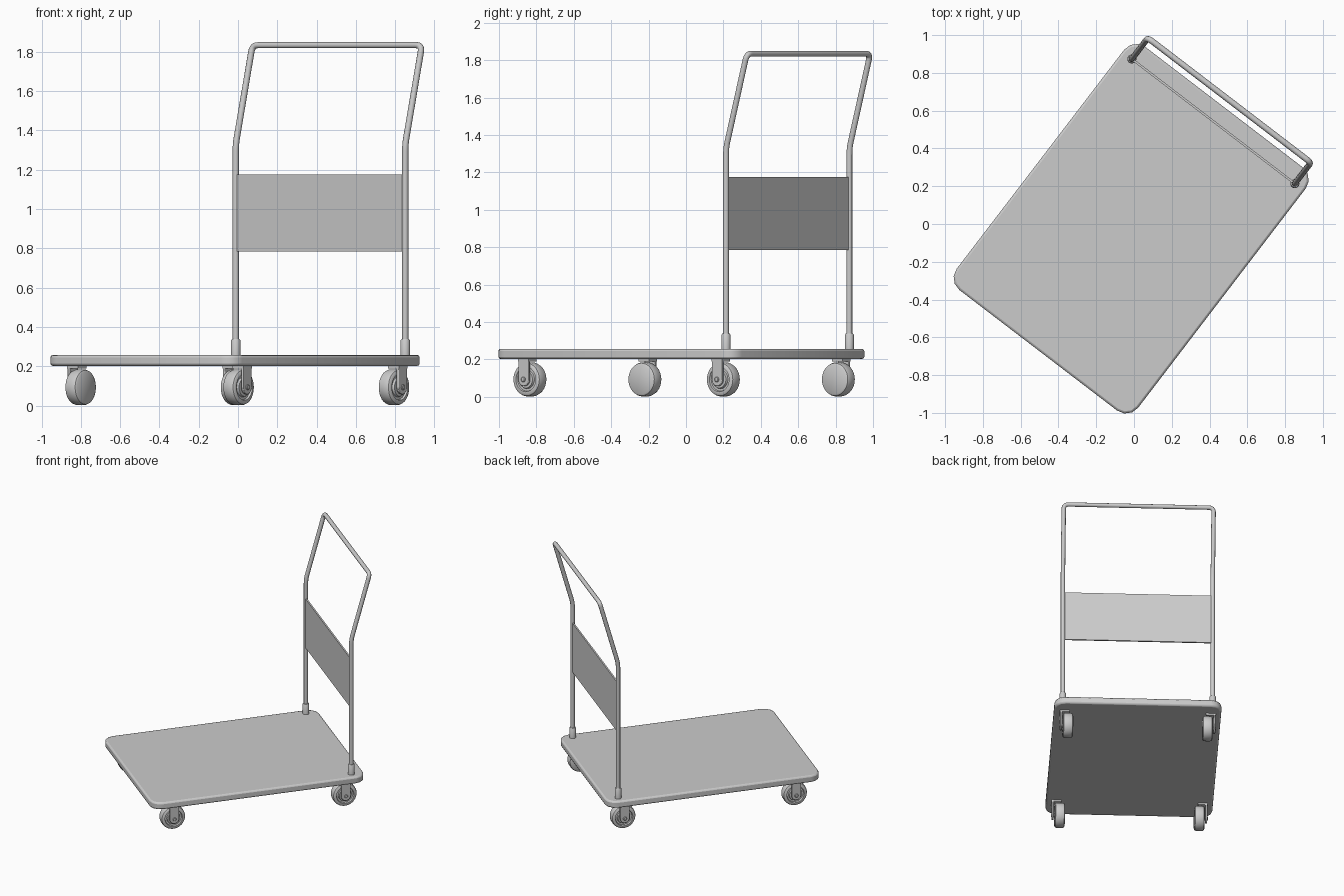
import bpy, bmesh, math
from mathutils import Matrix, Vector

if "Cube" in bpy.data.objects:
    bpy.data.objects.remove(bpy.data.objects["Cube"])

# Cart space: x across the deck, y towards the handle; turned and placed by CART
CART = Matrix.Translation((-0.015, -0.025, 0)) @ Matrix.Rotation(math.radians(-37.4), 4, 'Z')
POST_X, POST_Y = 0.543, 0.716


def finish(name, bm, bevel=0, segments=2, angle=35):
    bmesh.ops.recalc_face_normals(bm, faces=bm.faces[:])
    mesh = bpy.data.meshes.new(name)
    bm.to_mesh(mesh)
    bm.free()
    ob = bpy.data.objects.new(name, mesh)
    bpy.context.collection.objects.link(ob)
    ob.matrix_world = CART
    if bevel:
        m = ob.modifiers.new("bevel", 'BEVEL')
        m.width, m.segments = bevel, segments
        m.limit_method, m.angle_limit = 'ANGLE', math.radians(50)
    bpy.ops.object.select_all(action='DESELECT')
    ob.select_set(True)
    bpy.context.view_layer.objects.active = ob
    bpy.ops.object.shade_smooth_by_angle(angle=math.radians(angle))
    return ob


def prism(name, outline, depth, bevel=0):
    """Extrude a closed 3D outline along the depth vector."""
    bm = bmesh.new()
    face = bm.faces.new([bm.verts.new(p) for p in outline])
    ext = bmesh.ops.extrude_face_region(bm, geom=[face], use_keep_orig=True)
    moved = [g for g in ext["geom"] if isinstance(g, bmesh.types.BMVert)]
    bmesh.ops.translate(bm, verts=moved, vec=depth)
    return finish(name, bm, bevel)


def box(name, size, center, bevel=0):
    (w, d, h), (x, y, z) = size, center
    pts = [(x + sx * w / 2, y + sy * d / 2, z - h / 2)
           for sx, sy in ((-1, -1), (1, -1), (1, 1), (-1, 1))]
    return prism(name, pts, (0, 0, h), bevel)


def lathe(name, profile, center, axis, steps=32):
    """Spin (offset along axis, radius) points about the axis."""
    axis, center = Vector(axis), Vector(center)
    side = axis.orthogonal().normalized()
    bm = bmesh.new()
    verts = [bm.verts.new(center + axis * t + side * r) for t, r in profile]
    edges = [bm.edges.new(p) for p in zip(verts, verts[1:])]
    bmesh.ops.spin(bm, geom=verts + edges, cent=center, axis=axis,
                   angle=2 * math.pi, steps=steps)
    bmesh.ops.remove_doubles(bm, verts=bm.verts[:], dist=1e-5)
    return finish(name, bm)


def rounded(points, radius, steps=6):
    """Replace inner corners of an open path with smooth bends."""
    pts = [Vector(p) for p in points]
    out = [pts[0]]
    for a, b, c in zip(pts, pts[1:], pts[2:]):
        p, q = b + (a - b).normalized() * radius, b + (c - b).normalized() * radius
        for i in range(steps + 1):
            t = i / steps
            out.append(p * (1 - t) ** 2 + b * 2 * t * (1 - t) + q * t ** 2)
    return out + [pts[-1]]


def tube(name, path, radius):
    cu = bpy.data.curves.new(name, 'CURVE')
    cu.dimensions, cu.bevel_depth, cu.bevel_resolution = '3D', radius, 3
    sp = cu.splines.new('POLY')
    sp.points.add(len(path) - 1)
    for pt, co in zip(sp.points, path):
        pt.co = (*co, 1)
    ob = bpy.data.objects.new(name, cu)
    bpy.context.collection.objects.link(ob)
    ob.matrix_world = CART
    bpy.ops.object.select_all(action='DESELECT')
    ob.select_set(True)
    bpy.context.view_layer.objects.active = ob
    bpy.ops.object.convert(target='MESH')
    bpy.ops.object.shade_smooth_by_angle(angle=math.radians(40))


# Deck: rounded rectangle slab
W, L, R = 0.605, 0.81, 0.08
outline = []
for k, (sx, sy) in enumerate(((1, 1), (-1, 1), (-1, -1), (1, -1))):
    for i in range(4):
        a = math.radians(90 * k + 30 * i)
        outline.append((sx * (W - R) + R * math.cos(a), sy * (L - R) + R * math.sin(a), 0.202))
prism("deck", outline, (0, 0, 0.055), bevel=0.012)

# Handle: one bent tube leaning back at the top
top_y, top_z = POST_Y + 0.14, 1.834
tube("handle", rounded([(-POST_X, POST_Y, 0.25), (-POST_X, POST_Y, 1.33),
                        (-POST_X, top_y, top_z), (POST_X, top_y, top_z),
                        (POST_X, POST_Y, 1.33), (POST_X, POST_Y, 0.25)], 0.035), 0.016)

# Back panel between the posts
box("back_panel", (2 * POST_X - 0.01, 0.012, 0.392), (0, POST_Y, 0.98))

# Wheel: flat inner face, recessed outer face with a hub
WHEEL = [(-0.037, 0), (-0.037, 0.078), (-0.031, 0.087), (-0.02, 0.091), (0.02, 0.091),
         (0.031, 0.087), (0.037, 0.078), (0.037, 0.066), (0.026, 0.062), (0.026, 0.05),
         (0.038, 0.046), (0.038, 0)]
AXLE_Z = 0.093

for s, side in ((-1, "left"), (1, "right")):
    # Sleeve at the foot of each post
    lathe(f"post_sleeve_{side}", [(0, 0), (0, 0.024), (0.08, 0.024), (0.086, 0.02), (0.086, 0)],
          (s * POST_X, POST_Y, 0.252), (0, 0, 1), 20)
    for y, end in ((-0.632, "front"), (0.67, "rear")):
        tag = f"{end}_{side}"
        lathe(f"wheel_{tag}", WHEEL, (s * 0.506, y, AXLE_Z), (s, 0, 0))
        # One-sided fork arm on the outside, round at the axle
        arm = [(s * 0.549, y + 0.036 * math.cos(a), AXLE_Z + 0.036 * math.sin(a))
               for a in (math.radians(180 + 15 * i) for i in range(13))]
        arm += [(s * 0.549, y + 0.036, 0.203), (s * 0.549, y - 0.036, 0.203)]
        prism(f"fork_arm_{tag}", arm, (s * 0.014, 0, 0), bevel=0.003)
        # Mounting plate under the deck
        box(f"caster_plate_{tag}", (0.07, 0.072, 0.014), (s * 0.53, y, 0.196))
        # Axle bolt
        lathe(f"axle_bolt_{tag}", [(0, 0), (0, 0.014), (0.036, 0.014), (0.039, 0.01), (0.039, 0)],
              (s * 0.53, y, AXLE_Z), (s, 0, 0), 16)
